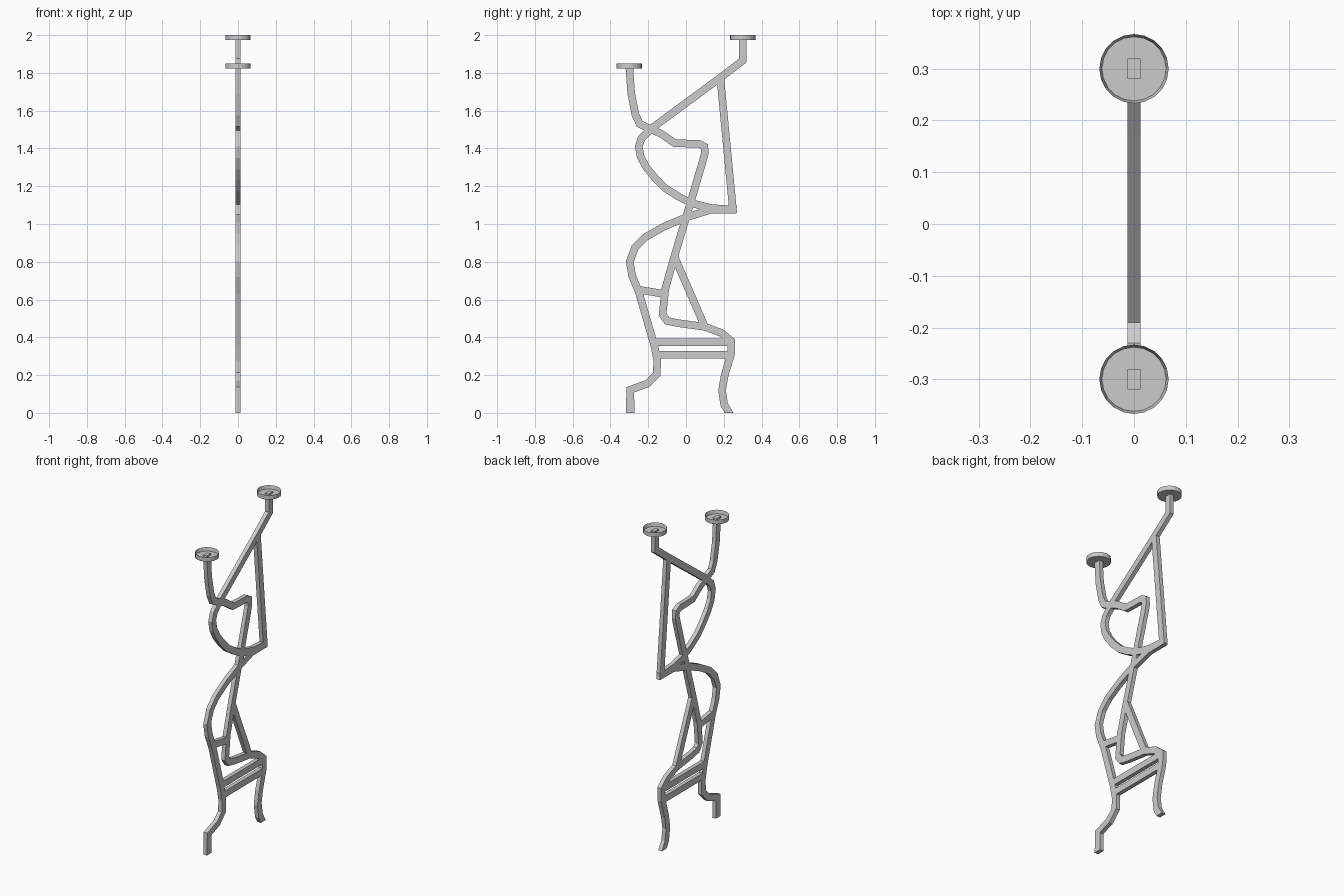
import bpy, bmesh
from math import pi
from mathutils import Vector, Matrix

if "Cube" in bpy.data.objects:
    bpy.data.objects.remove(bpy.data.objects["Cube"])

HALF_X = 0.0125   # half the flat bar's depth
HALF_W = 0.020    # half the flat bar's width


def ribbon(name, pts, half_w=HALF_W, half_x=HALF_X):
    """Mitred flat bar following a (y, z) path."""
    p = [Vector(q) for q in pts]
    bm = bmesh.new()
    rings = []
    for i, q in enumerate(p):
        a = (q - p[i - 1]).normalized() if i > 0 else None
        b = (p[i + 1] - q).normalized() if i < len(p) - 1 else None
        d = ((a or b) + (b or a)).normalized()
        n = Vector((-d.y, d.x))
        seg = b or a
        n /= max(0.6, n.dot(Vector((-seg.y, seg.x))))
        if q.y == 0:                       # feet are cut level with the ground
            n = Vector((1.15 if n.x > 0 else -1.15, 0))
        l, r = q + n * half_w, q - n * half_w
        rings.append([bm.verts.new((x, v.x, v.y)) for x, v in
                      ((-half_x, l), (half_x, l), (half_x, r), (-half_x, r))])
    for s, t in zip(rings, rings[1:]):
        for k in range(4):
            j = (k + 1) % 4
            bm.faces.new((s[k], s[j], t[j], t[k]))
    bm.faces.new(rings[0][::-1])
    bm.faces.new(rings[-1])
    return finish(name, bm)


def finish(name, bm):
    bmesh.ops.recalc_face_normals(bm, faces=bm.faces)
    me = bpy.data.meshes.new(name)
    bm.to_mesh(me)
    bm.free()
    ob = bpy.data.objects.new(name, me)
    bpy.context.collection.objects.link(ob)
    return ob


def cup(name, y, z, r=0.067, h=0.027, sides=20):
    """Shallow round candle tray with a thin rim."""
    bm = bmesh.new()
    bmesh.ops.create_cone(bm, cap_ends=True, segments=sides, radius1=r, radius2=r,
                          depth=h, matrix=Matrix.Translation((0, y, z + h / 2)))
    bm.normal_update()
    top = [f for f in bm.faces if f.normal.z > 0.9]
    bmesh.ops.inset_region(bm, faces=top, thickness=0.005)
    for v in top[0].verts:
        v.co.z = z + 0.005
    return finish(name, bm)


# Long bar: right cup, diagonal, belly loop out to the point
ribbon("upper_diagonal_loop", [
    (.30, 1.98), (.30, 1.865), (.18, 1.773), (-.18, 1.508), (-.235, 1.455), (-.25, 1.41),
    (-.24, 1.355), (-.21, 1.30), (-.165, 1.245), (-.11, 1.19), (-.04, 1.145),
    (.03, 1.11), (.13, 1.085), (.268, 1.075)])

# From the point, back down through the left leg
ribbon("back_and_left_leg", [
    (.268, 1.076), (.13, 1.075), (0, 1.035), (-.115, .987), (-.215, .93), (-.27, .875),
    (-.298, .80), (-.285, .725), (-.25, .64), (-.17, .365), (-.152, .28), (-.155, .205),
    (-.205, .155), (-.295, .122), (-.295, 0)])

# Left cup, shoulder, spine, seat and right leg
ribbon("spine_and_right_leg", [
    (-.30, 1.83), (-.29, 1.69), (-.268, 1.58), (-.245, 1.53), (-.20, 1.508), (-.13, 1.477),
    (-.06, 1.428), (.07, 1.424), (.097, 1.41), (.10, 1.375), (.085, 1.32), (.02, 1.10),
    (-.07, .80), (-.11, .655), (-.124, .52), (-.10, .487), (-.035, .474), (.10, .456),
    (.19, .422), (.24, .38), (.238, .31), (.205, .20), (.191, .12), (.202, .045), (.228, 0)])

# Straight struts and cross bars
for name, a, b in (
        ("right_upright", (.182, 1.77), (.25, 1.06)),
        ("seat_brace", (-.058, .82), (.10, .455)),
        ("small_link", (-.24, .65), (-.115, .63)),
        ("upper_cross_bar", (-.165, .375), (.24, .375)),
        ("lower_cross_bar", (-.155, .308), (.237, .308))):
    ribbon(name, [a, b])

# Candle cups
cup("right_cup", .30, 1.973)
cup("left_cup", -.30, 1.822)
# Stem ends showing inside the cups
for name, y, z in (("right_stem_end", .30, 1.965), ("left_stem_end", -.30, 1.815)):
    ribbon(name, [(y, z), (y, z + 0.022)])
